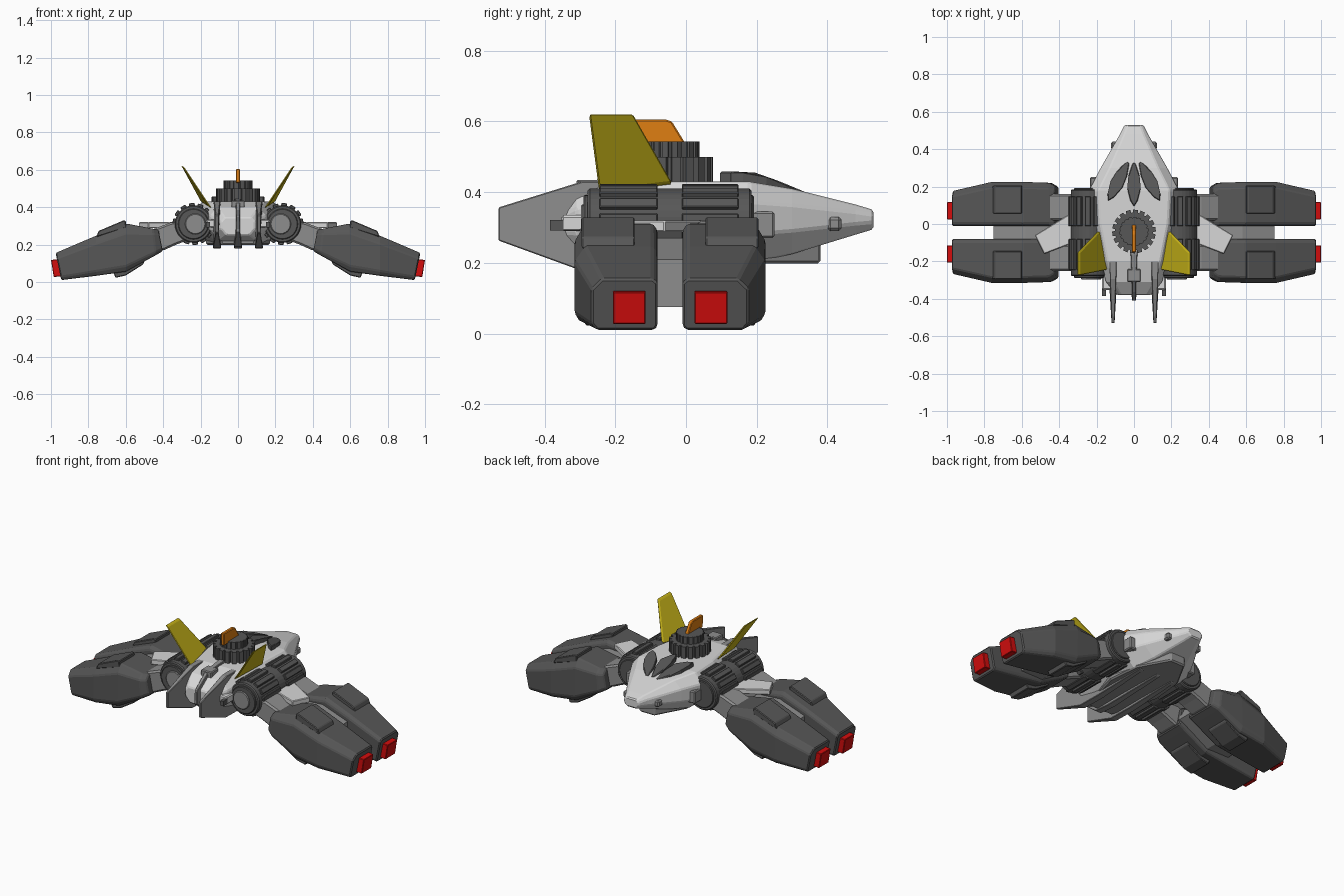
import bpy, bmesh, math

if "Cube" in bpy.data.objects:
    bpy.data.objects.remove(bpy.data.objects["Cube"])

def mat(name, r, g, b):
    m = bpy.data.materials.new(name)
    m.diffuse_color = (r, g, b, 1)
    m.use_nodes = True
    m.node_tree.nodes["Principled BSDF"].inputs["Base Color"].default_value = m.diffuse_color
    return m

WHITE = mat("hull white", 0.68, 0.68, 0.68)
GREY = mat("mid grey", 0.27, 0.27, 0.27)
DARK = mat("dark grey", 0.095, 0.095, 0.095)
YELLOW = mat("yellow", 0.58, 0.46, 0.01)
ORANGE = mat("orange", 0.74, 0.21, 0.006)
RED = mat("red", 0.65, 0.004, 0.004)
YC = -0.045  # the pods mirror front to back about this line

def loft(name, rings, material, mirror="", bevel=0.0, yc=0.0):
    """Skin a series of rings, cap the ends; optional mirror in x and y."""
    bm = bmesh.new()
    vs = [[bm.verts.new(p) for p in r] for r in rings]
    n = len(vs[0])
    for a, b in zip(vs, vs[1:]):
        for i in range(n):
            bm.faces.new((a[i], a[(i + 1) % n], b[(i + 1) % n], b[i]))
    bm.faces.new(vs[0])
    bm.faces.new(vs[-1])
    bmesh.ops.recalc_face_normals(bm, faces=bm.faces)
    me = bpy.data.meshes.new(name)
    bm.to_mesh(me)
    bm.free()
    me.materials.append(material)
    ob = bpy.data.objects.new(name, me)
    ob.location.y = yc
    bpy.context.collection.objects.link(ob)
    if bevel:
        m = ob.modifiers.new("bevel", "BEVEL")
        m.width = bevel
        m.segments = 1
        m.angle_limit = math.radians(25)
    if mirror:
        m = ob.modifiers.new("mirror", "MIRROR")
        m.use_axis = ("x" in mirror, "y" in mirror, False)
        m.use_mirror_merge = False
    return ob

def prism(name, pts, axis, a, b, material, **kw):
    """Extrude a 2D outline from a to b along an axis."""
    place = {"x": lambda p, t: (t, p[0], p[1]),
             "y": lambda p, t: (p[0], t, p[1]),
             "z": lambda p, t: (p[0], p[1], t)}[axis]
    return loft(name, [[place(p, t) for p in pts] for t in (a, b)], material, **kw)

def box(name, x, y, z, material, **kw):
    return prism(name, [(x[0], y[0]), (x[1], y[0]), (x[1], y[1]), (x[0], y[1])],
                 "z", z[0], z[1], material, **kw)

def circle(cx, cy, r, n):
    return [(cx + r * math.cos(2 * math.pi * i / n), cy + r * math.sin(2 * math.pi * i / n))
            for i in range(n)]

def gear(cx, cy, r, teeth, depth):
    pts = []
    for i in range(teeth):
        for f, rr in ((0.0, r), (0.6, r), (0.68, r - depth), (0.92, r - depth)):
            a = 2 * math.pi * (i + f) / teeth
            pts.append((cx + rr * math.cos(a), cy + rr * math.sin(a)))
    return pts

# Hull: y, top half width, side half width, bottom half width, top z, bottom z
rings = []
for y, wt, wm, wb, zt, zb in [(-0.38, .07, .09, .06, .345, .25), (-0.31, .11, .15, .10, .40, .22),
                              (-0.2, .14, .18, .12, .43, .21), (0.0, .18, .23, .15, .43, .205),
                              (0.18, .19, .24, .15, .43, .20), (0.3, .13, .178, .11, .41, .225),
                              (0.48, .052, .075, .045, .365, .28), (0.53, .035, .05, .03, .35, .295)]:
    h = zt - zb
    half = [(wt, zt), (wm, zt - .25 * h), (wm, zb + .35 * h), (wb, zb)]
    rings.append([(x, y, z) for x, z in half] + [(-x, y, z) for x, z in reversed(half)])
loft("hull", rings, WHITE, bevel=0.006)

# Hull fittings: side lamps, rear side boxes, front cross bar and gun stubs
box("side_lamp", (0.09, 0.122), (0.40, 0.44), (0.29, 0.33), GREY, mirror="x", bevel=0.008)
box("rear_side_box", (0.15, 0.235), (0.17, 0.25), (0.27, 0.345), GREY, mirror="x", bevel=0.006)
box("front_cross_bar", (-0.17, 0.17), (-0.352, -0.26), (0.29, 0.335), WHITE, bevel=0.006)
box("front_gun", (0.15, 0.17), (-0.385, -0.3), (0.292, 0.322), DARK, mirror="x")
box("front_hatch", (-0.036, 0.036), (-0.31, -0.24), (0.36, 0.435), GREY, bevel=0.005)

# Vertical keel blades: two long outer ones and a shorter centre one
def blade(name, cx, pts, mirror):
    rs = []
    for s in (-1, 1):
        rs.append([(cx + s * w, y, z) for y, z, w in pts])
    loft(name, rs, GREY, mirror=mirror, bevel=0.003)

blade("side_blade", 0.112, [(-.53, .357, .008), (-.295, .43, .017), (-.18, .43, .02), (0.1, .34, .02),
                            (0.24, .24, .014), (0.2, .195, .014), (-.15, .18, .022),
                            (-.31, .183, .022), (-.53, .263, .008)], "x")
blade("centre_blade", 0, [(-.41, .35, .008), (-.30, .43, .012), (-.16, .445, .018), (0.1, .34, .02),
                          (0.30, .25, .014), (0.2, .19, .014), (-.2, .18, .022),
                          (-.31, .19, .022), (-.41, .27, .010)], "")
# Belly plates
prism("belly_plate", [(-.09, -.3), (.09, -.3), (.17, 0), (.15, .2), (.05, .38), (-.05, .38),
                      (-.15, .2), (-.17, 0)], "z", 0.198, 0.26, GREY, bevel=0.008)

# Ribbed drums on both sides
DX, DZ = 0.238, 0.31
prism("drum_core", circle(DX, DZ, 0.1, 32), "y", -0.278, 0.185, DARK, mirror="x", bevel=0.006)
for k, (a, b) in enumerate([(-0.245, -0.08), (-0.012, 0.148)]):
    prism("drum_ribs_%d" % k, gear(DX, DZ, 0.113, 14, 0.016), "y", a, b, DARK, mirror="x", bevel=0.003)
for k, (a, b) in enumerate([(-0.29, -0.27), (0.18, 0.192)]):
    prism("drum_end_ring_%d" % k, circle(DX, DZ, 0.082, 28), "y", a, b, DARK, mirror="x", bevel=0.004)
prism("drum_cap", circle(DX - 0.01, DZ, 0.055, 24), "y", -0.297, -0.28, GREY, mirror="x", bevel=0.004)

# Toothed turret with orange fin
prism("turret_base", gear(0, -0.04, 0.117, 18, 0.016), "z", 0.41, 0.50, DARK)
prism("turret_top", gear(0, -0.04, 0.078, 18, 0.006), "z", 0.49, 0.543, DARK)
prism("turret_fin", [(-.15, .53), (-.152, .605), (-.055, .605), (-.04, .6), (0, .535)],
      "x", -0.011, 0.011, ORANGE, bevel=0.004)

# Slanted yellow fins
fin = [(.15, -.245, .40), (.19, -.04, .425), (.295, -.15, .618), (.295, -.274, .618)]
loft("tail_fin", [[(x + d, y, z + d * .5) for x, y, z in fin] for d in (-0.008, 0.008)],
     YELLOW, mirror="x", bevel=0.004)

# Three leaf shaped vents on the rear deck
def leaf(name, cx, cy, angle, length, mirror):
    out = [(0, -.5, 0), (.020, -.36, 0), (.036, -.08, 0), (.030, .2, 0), (.008, .5, 0)]
    out = [(x, t * length) for x, t, _ in out]
    out += [(-x, y) for x, y in reversed(out[1:])]
    c, s = math.cos(angle), math.sin(angle)
    pts = [(cx + x * c - y * s, cy + x * s + y * c) for x, y in out]
    top = [(x, y, 0.458 - max(0, y - 0.2) * 0.42) for x, y in pts]
    loft(name, [[(x, y, 0.36) for x, y in pts], top], DARK, mirror=mirror, bevel=0.004)

leaf("centre_vent", 0, 0.21, 0, 0.235, "")
leaf("side_vent", 0.085, 0.228, math.radians(-27) * -1, 0.235, "x")

# Arms from the drums to the pods, light wing plate, bar between the pods
prism("pod_arm", [(.25, .23), (.25, .33), (.36, .318), (.46, .28), (.44, .17), (.40, .168), (.33, .2)],
      "y", 0.065, 0.205, GREY, mirror="xy", bevel=0.01, yc=YC)
prism("wing_plate", [(.24, .09), (.35, .05), (.53, -.06), (.48, -.16), (.35, -.11), (.24, -.14)],
      "z", 0.288, 0.32, WHITE, mirror="x", bevel=0.004)
prism("pod_bridge", [(.40, .19), (.43, .26), (.58, .27), (.75, .21), (.75, .075), (.60, .075)],
      "y", -0.05, 0.05, GREY, mirror="x", yc=YC)

# Four drooping pods: top x, bottom x, top z, bottom z, outer y
rings = []
for xt, xb, zt, zb, yo in [(.425, .402, .278, .165, .245), (.455, .44, .285, .143, .265),
                           (.595, .60, .312, .055, .27), (.76, .76, .247, .033, .27),
                           (.975, .945, .155, .010, .222)]:
    sec = [(.05, 1), (yo - .03, 1), (yo, .80), (yo, .12), (yo - .015, 0), (.045, 0),
           (.035, .08), (.035, .92)]
    rings.append([(xb + (xt - xb) * t, y, zb + (zt - zb) * t) for y, t in sec])
loft("pod", rings, DARK, mirror="xy", bevel=0.006, yc=YC)
# Raised plates on top and bottom of the pods
prism("pod_top_plate", [(.598, .29), (.60, .328), (.615, .328), (.745, .273), (.758, .24)],
      "y", 0.10, 0.25, DARK, mirror="xy", bevel=0.004, yc=YC)
prism("pod_bottom_plate", [(.50, .125), (.505, .095), (.60, .035), (.655, .022), (.67, .06)],
      "y", 0.09, 0.24, DARK, mirror="xy", bevel=0.004, yc=YC)
# Red end lights
prism("pod_light", [(.94, .03), (.985, .027), (1.0, .118), (.955, .122)],
      "y", 0.069, 0.162, RED, mirror="xy", bevel=0.003, yc=YC)
